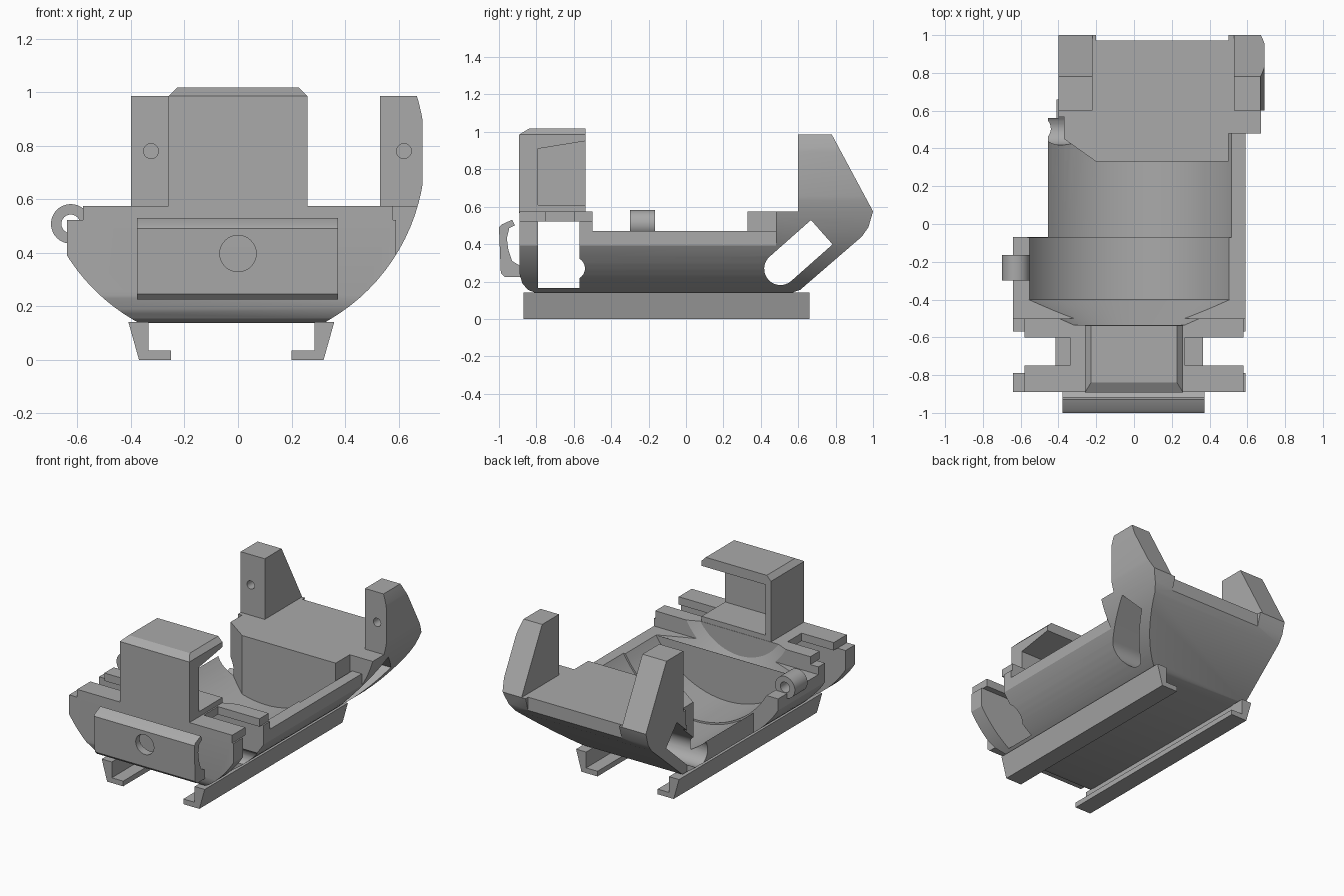
import bpy, bmesh, math
from mathutils import Vector

cube = bpy.data.objects.get("Cube")
if cube:
    bpy.data.objects.remove(cube, do_unlink=True)

grey = bpy.data.materials.new("plain_grey")
grey.use_nodes = True
grey.diffuse_color = (0.4, 0.4, 0.4, 1)
grey.node_tree.nodes["Principled BSDF"].inputs["Base Color"].default_value = (0.4, 0.4, 0.4, 1)

MID = -0.025      # centre line of the hull
AXIS_Z = 0.775    # height of the hull's round axis


def prism(name, pts, axis, a, b, end_scale=1, pivot=(0, 0)):
    """Extrude a 2D outline along an axis from a to b, optionally tapering."""
    def place(u, v, w):
        return Vector({"x": (w, u, v), "y": (u, w, v), "z": (u, v, w)}[axis])
    bm = bmesh.new()
    low = [bm.verts.new(place(u, v, a)) for u, v in pts]
    high = [bm.verts.new(place(pivot[0] + (u - pivot[0]) * end_scale,
                               pivot[1] + (v - pivot[1]) * end_scale, b)) for u, v in pts]
    bm.faces.new(low)
    bm.faces.new(high[::-1])
    n = len(pts)
    for i in range(n):
        bm.faces.new((low[i], high[i], high[(i + 1) % n], low[(i + 1) % n]))
    bmesh.ops.recalc_face_normals(bm, faces=bm.faces)
    mesh = bpy.data.meshes.new(name)
    bm.to_mesh(mesh)
    bm.free()
    mesh.materials.append(grey)
    ob = bpy.data.objects.new(name, mesh)
    bpy.context.collection.objects.link(ob)
    return ob


def box(x0, x1, y0, y1, z0, z1, name="cutter"):
    return prism(name, [(x0, y0), (x1, y0), (x1, y1), (x0, y1)], "z", z0, z1)


def circle(u, v, r, n=32):
    return [(u + r * math.cos(math.tau * i / n), v + r * math.sin(math.tau * i / n))
            for i in range(n)]


def boolean(ob, tool, operation="DIFFERENCE"):
    mod = ob.modifiers.new("bool", "BOOLEAN")
    mod.operation, mod.object, mod.solver = operation, tool, "EXACT"
    bpy.context.view_layer.objects.active = ob
    bpy.ops.object.modifier_apply(modifier=mod.name)
    bpy.data.objects.remove(tool, do_unlink=True)


def smooth(ob, angle=25):
    bpy.ops.object.select_all(action="DESELECT")
    ob.select_set(True)
    bpy.context.view_layer.objects.active = ob
    bpy.ops.object.shade_smooth_by_angle(angle=math.radians(angle))


# Hull: round section trimmed to the side outline, posts included
hull = prism("hull", circle(MID, AXIS_Z, 0.725, 96), "y", -1.1, 1.1)
side = [(-0.89, 0.575), (-0.89, 0.24), (-0.875, 0.19), (-0.845, 0.155), (-0.8, 0.138),
        (0.56, 0.138), (0.61, 0.155), (0.94, 0.44), (0.975, 0.49), (1.0, 0.575),
        (0.78, 0.985), (0.6, 0.985), (0.6, 0.575)]
boolean(hull, prism("outline", side, "x", -2, 2), "INTERSECT")

# Side walls trimmed to their widths
for limits in [(-2, -0.64, -2, -0.07), (-2, -0.455, -0.07, 0.56), (-2, -0.4, 0.56, 2),
               (0.59, 2, -2, 0.48), (0.69, 2, 0.4, 2)]:
    boolean(hull, box(*limits, -1, 2))

# Trough, leaving the rear platform standing
platform = [(-0.2, 0.33), (0.5, 0.33), (0.5, 0.48), (0.9, 0.48), (0.9, 1.2),
            (-0.37, 1.2), (-0.37, 0.45)]
troughs = [prism("cutter", circle(MID, AXIS_Z, 0.61, 96), "y", -0.4, -0.07),
           prism("cutter", circle(MID, AXIS_Z, 0.622, 96), "y", -0.0705, 0.56),
           box(-2, 2, -0.5, 0.57, 0.47, 2)]
for trough in troughs:
    boolean(trough, prism("keep", platform, "z", -1, 3))
    boolean(hull, trough)
boolean(hull, prism("cone", circle(MID, AXIS_Z, 0.612, 96), "y", -0.401, -0.535,
                    0.58, (MID, AXIS_Z)))

# Gap between the rear posts, and the post holes
boolean(hull, box(-0.22, 0.53, 0.5, 2, 0.575, 2))
boolean(hull, box(-0.2, 0.5, 0.972, 2, 0.3, 2))
for x in (-0.325, 0.62):
    boolean(hull, prism("hole", circle(x, 0.78, 0.028, 20), "y", 0.5, 0.68))

# Strap tunnels through the hull
boolean(hull, box(-2, 2, -0.79, -0.57, 0.165, 0.522))
boolean(hull, prism("round", circle(-0.6, 0.27, 0.06, 24), "x", -2, 2))
tilt = math.radians(41.5)
slot = [(0.505 + 0.087 * math.cos(tilt + math.pi * (0.5 + i / 16)),
         0.268 + 0.087 * math.sin(tilt + math.pi * (0.5 + i / 16))) for i in range(17)]
slot += [(u + 0.295 * math.cos(tilt), v + 0.295 * math.sin(tilt)) for u, v in (slot[-1], slot[0])]
boolean(hull, prism("slot", slot, "x", -2, 2))

# Roof slots and stepped ends of the front block
for x0, x1 in ((-2, -0.34), (0.27, 2)):
    boolean(hull, box(x0, x1, -0.75, -0.6, 0.4, 2))
for x0, x1 in ((-2, -0.58), (0.58, 2)):
    boolean(hull, box(x0, x1, -2, -0.4, 0.522, 2))
smooth(hull)

# Tower with an open pocket at the back and left
outline = [(-0.26, 0.565), (0.26, 0.565), (0.26, 0.985), (0.228, 1.017),
           (-0.228, 1.017), (-0.26, 0.985)]
tower = prism("tower", outline, "y", -0.892, -0.537)
boolean(tower, prism("chamfer", [(-0.95, 0.95), (-0.84, 1.017), (-0.84, 1.1), (-0.95, 1.1)],
                     "x", -1, 1))
pocket = [(-0.79, 0.61), (-0.5, 0.61), (-0.5, 0.957), (-0.79, 0.91)]
boolean(tower, prism("pocket", pocket, "x", -0.22, 1))

# Front loop plate with a round hole
loop = [(-0.88, 0.225), (-0.97, 0.225), (-0.99, 0.245), (-1.0, 0.49), (-0.985, 0.505),
        (-0.93, 0.53), (-0.915, 0.5), (-0.945, 0.485), (-0.958, 0.43), (-0.95, 0.37),
        (-0.93, 0.31), (-0.88, 0.28)]
plate = prism("front_loop", loop, "x", -0.378, 0.373)
boolean(plate, prism("hole", circle(0, 0.397, 0.068), "y", -1.2, -0.91))
smooth(plate)

# Cord ring on the right wall
ring = prism("cord_ring", circle(-0.625, 0.508, 0.074), "y", -0.3, -0.165)
boolean(ring, prism("hole", circle(-0.625, 0.508, 0.035, 24), "y", -1, 1))
smooth(ring)

# Pair of mounting rails under the hull
rail = [(-0.385, 0.142), (-0.31, 0.142), (-0.31, 0.035), (-0.225, 0.035),
        (-0.225, 0), (-0.345, 0)]
for name, s in (("right_rail", 1), ("left_rail", -1)):
    prism(name, [(MID + s * u, v) for u, v in rail], "y", -0.87, 0.66)
